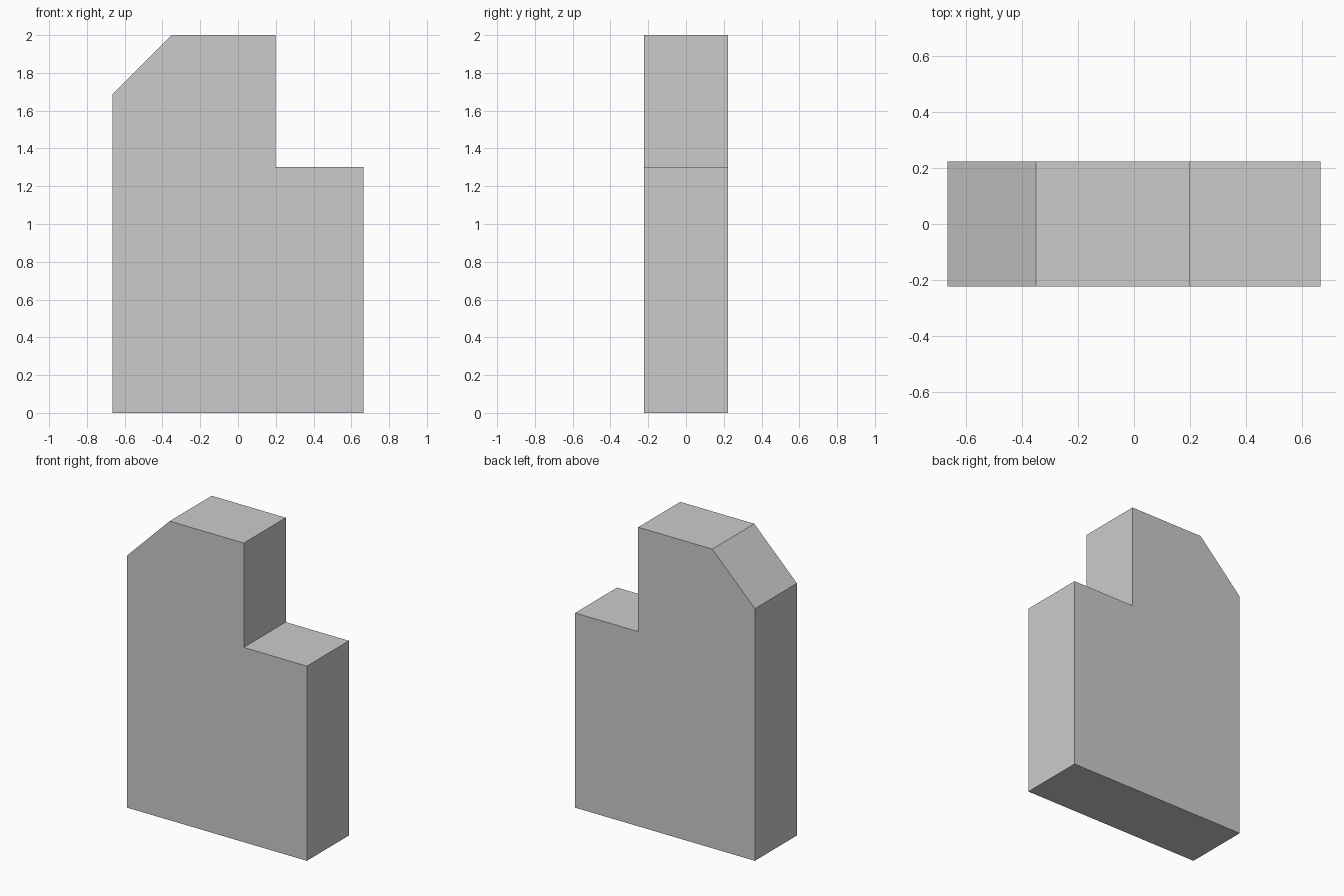
import bpy
import bmesh

if "Cube" in bpy.data.objects:
    bpy.data.objects.remove(bpy.data.objects["Cube"])

# Front outline (x, z): block with a chamfered left corner and a stepped right side
OUTLINE = [(-0.665, 0), (0.665, 0), (0.665, 1.302), (0.198, 1.302),
           (0.198, 2), (-0.35, 2), (-0.665, 1.686)]
DEPTH = 0.444


def extrude_profile(name, outline, depth):
    bm = bmesh.new()
    face = bm.faces.new([bm.verts.new((x, -depth / 2, z)) for x, z in outline])
    new = bmesh.ops.extrude_face_region(bm, geom=[face], use_keep_orig=True)["geom"]
    back = [v for v in new if isinstance(v, bmesh.types.BMVert)]
    bmesh.ops.translate(bm, verts=back, vec=(0, depth, 0))
    bmesh.ops.recalc_face_normals(bm, faces=bm.faces)
    mesh = bpy.data.meshes.new(name)
    bm.to_mesh(mesh)
    bm.free()
    obj = bpy.data.objects.new(name, mesh)
    bpy.context.collection.objects.link(obj)
    return obj


# Single solid block
extrude_profile("stepped_block", OUTLINE, DEPTH)
